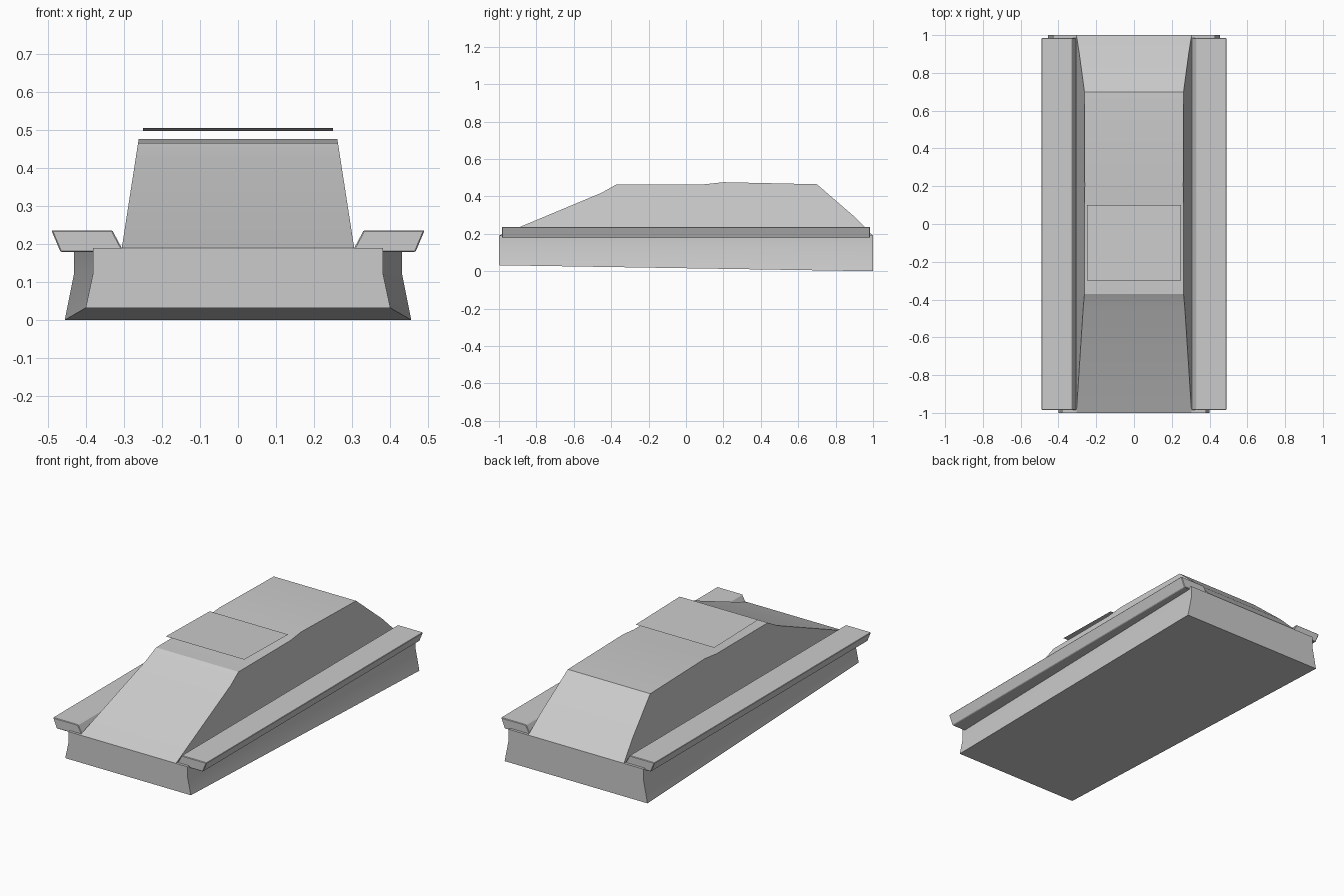
import bpy, math

if "Cube" in bpy.data.objects:
    bpy.data.objects.remove(bpy.data.objects["Cube"])


def make(name, verts, faces, smooth=True):
    mesh = bpy.data.meshes.new(name)
    mesh.from_pydata(verts, [], faces)
    obj = bpy.data.objects.new(name, mesh)
    bpy.context.collection.objects.link(obj)
    bpy.ops.object.select_all(action='DESELECT')
    obj.select_set(True)
    bpy.context.view_layer.objects.active = obj
    if len(faces) > 1:
        bpy.ops.object.mode_set(mode='EDIT')
        bpy.ops.mesh.select_all(action='SELECT')
        bpy.ops.mesh.normals_make_consistent(inside=False)
        bpy.ops.object.mode_set(mode='OBJECT')
    if smooth:
        bpy.ops.object.shade_smooth_by_angle(angle=math.radians(25))
    return obj


def loft(name, sections, smooth=True):
    """Skin a list of equal-length closed loops and cap both ends."""
    n = len(sections[0])
    verts = [p for s in sections for p in s]
    faces = [(k * n + i, k * n + (i + 1) % n, (k + 1) * n + (i + 1) % n, (k + 1) * n + i)
             for k in range(len(sections) - 1) for i in range(n)]
    last = len(verts) - n
    faces += [tuple(range(n)), tuple(range(last, last + n))]
    return make(name, verts, faces, smooth)


# Lower hull: undercut sides, widening and deepening towards the back
def hull_section(y):
    t = (y + 1) / 2
    half = [(0.40 + 0.055 * t, 0.032 * (1 - t)),
            (0.38 + 0.05 * t, 0.125),
            (0.38 + 0.05 * t, 0.19)]
    return [(x, y, z) for x, z in half] + [(-x, y, z) for x, z in reversed(half)]


loft("lower_hull", [hull_section(y) for y in (-1, 0.1, 1)])

# Cabin: side profile with walls leaning inwards as they rise
profile = [(-1, 0.19), (-0.45, 0.42), (-0.37, 0.465), (0.1, 0.465),
           (0.2, 0.476), (0.7, 0.465), (0.9, 0.292), (1, 0.19)]


def cabin_side(sign):
    return [(sign * (0.305 - 0.155 * (z - 0.19)), y, z) for y, z in profile]


loft("cabin", [cabin_side(-1), cabin_side(1)])

# Side rails: slanted profile running the full length, both sides
rail_profile = [(0.305, 0.189), (0.33, 0.236), (0.49, 0.236), (0.466, 0.179), (0.31, 0.179)]
for side, sign in (("left", -1), ("right", 1)):
    rail = loft(side + "_rail",
                [[(sign * x, y, z) for x, z in rail_profile] for y in (-0.985, 0.985)], False)
    bevel = rail.modifiers.new("edge", 'BEVEL')
    bevel.width = 0.003
    bevel.segments = 1

# Roof panel: thin sheet floating above the cabin, front edge slightly raised
make("roof_panel", [(-0.25, -0.3, 0.505), (0.25, -0.3, 0.505),
                    (0.25, 0.1, 0.497), (-0.25, 0.1, 0.497)], [(0, 1, 2, 3)], False)
